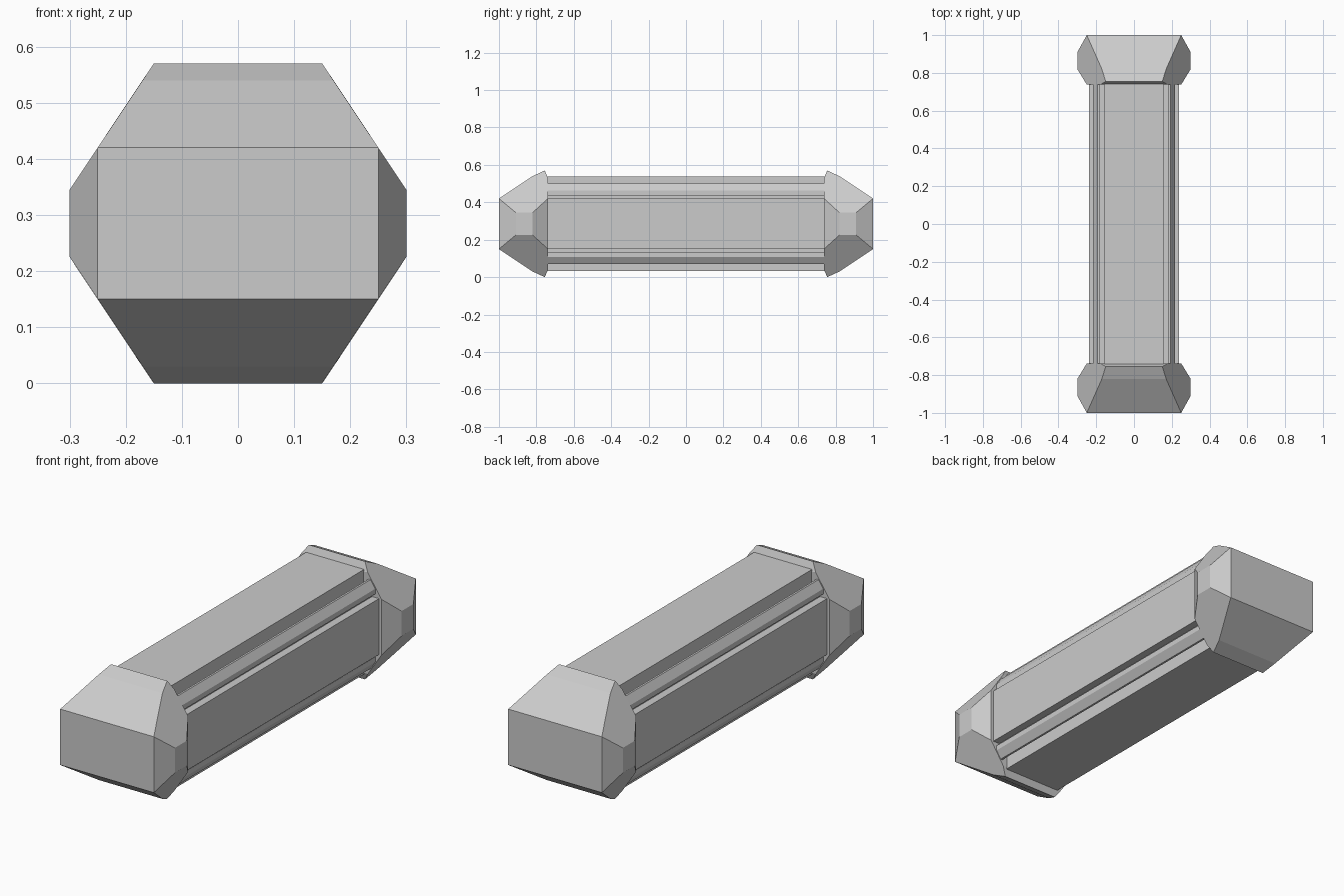
import bpy, bmesh
from math import radians

if "Cube" in bpy.data.objects:
    bpy.data.objects.remove(bpy.data.objects["Cube"])

CZ = 0.285  # height of the long axis


def finish(bm, name):
    bmesh.ops.recalc_face_normals(bm, faces=bm.faces)
    mesh = bpy.data.meshes.new(name)
    bm.to_mesh(mesh)
    bm.free()
    obj = bpy.data.objects.new(name, mesh)
    bpy.context.collection.objects.link(obj)
    return obj


# Grooved bar: one quadrant of the cross-section (x, height above axis), mirrored
quarter = [(0.155, 0.253), (0.155, 0.19), (0.182, 0.19), (0.182, 0.215),
           (0.192, 0.215), (0.217, 0.177), (0.217, 0.152), (0.20, 0.152),
           (0.20, 0.135), (0.237, 0.135)]
right = quarter + [(x, -z) for x, z in reversed(quarter)]
profile = right + [(-x, z) for x, z in reversed(right)]
bm = bmesh.new()
face = bm.faces.new([bm.verts.new((x, -0.747, CZ + z)) for x, z in profile])
ext = bmesh.ops.extrude_face_region(bm, geom=[face], use_keep_orig=True)
moved = [v for v in ext["geom"] if isinstance(v, bmesh.types.BMVert)]
bmesh.ops.translate(bm, verts=moved, vec=(0, 1.494, 0))
finish(bm, "grooved_bar")

# Faceted end caps: convex hull of one corner's points, mirrored in x and z
corner = [(0.25, 1.0, 0.135), (0.17, 0.82, 0.255), (0.15, 0.755, 0.285),
          (0.177, 0.738, 0.245), (0.25, 0.738, 0.135),
          (0.30, 0.91, 0.06), (0.30, 0.82, 0.06)]
for name, sy in (("front_cap", -1), ("back_cap", 1)):
    bm = bmesh.new()
    for x, y, z in corner:
        for sx in (-1, 1):
            for sz in (-1, 1):
                bm.verts.new((sx * x, sy * y, CZ + sz * z))
    bmesh.ops.convex_hull(bm, input=bm.verts[:])
    bmesh.ops.dissolve_limit(bm, angle_limit=radians(1.5),
                             verts=bm.verts[:], edges=bm.edges[:])
    finish(bm, name)
